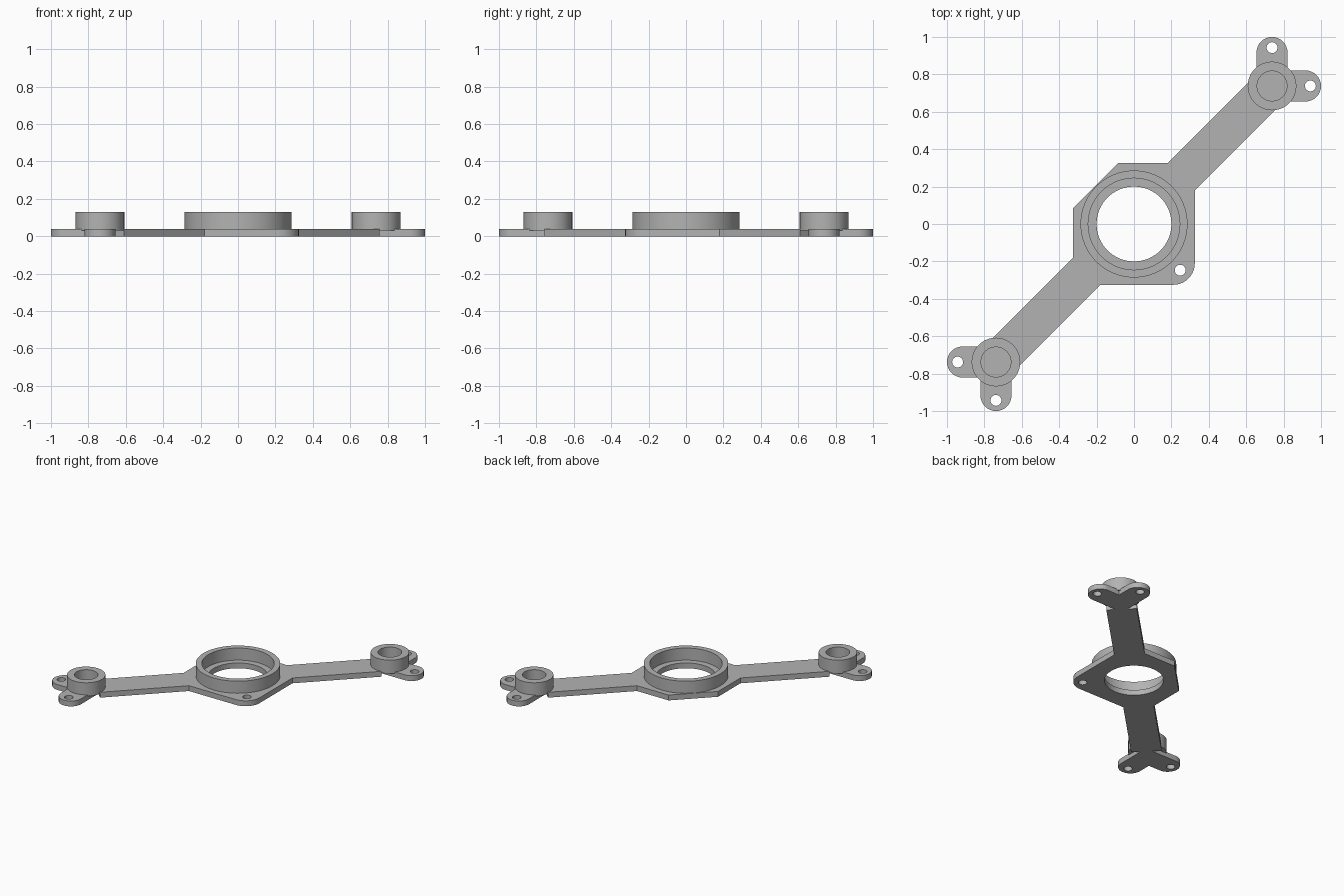
import bpy
import bmesh
from math import cos, sin, radians, tau

cube = bpy.data.objects.get("Cube")
if cube:
    bpy.data.objects.remove(cube)

grey = bpy.data.materials.new("plain grey")
grey.use_nodes = True
colour = (0.45, 0.45, 0.45, 1)
grey.diffuse_color = colour
grey.node_tree.nodes["Principled BSDF"].inputs["Base Color"].default_value = colour

PLATE_TOP, RIM_TOP = 0.04, 0.13
HUB = 0.738        # hub centre on both axes
TAB_R = 0.083      # half width of a screw tab
TAB_C = 1 - TAB_R  # centre of the rounded tab end
HALF = 0.325       # half width of the central body


def finish(bm, name):
    bmesh.ops.recalc_face_normals(bm, faces=bm.faces)
    mesh = bpy.data.meshes.new(name)
    bm.to_mesh(mesh)
    bm.free()
    mesh.materials.append(grey)
    obj = bpy.data.objects.new(name, mesh)
    bpy.context.collection.objects.link(obj)
    return obj


def smooth(obj):
    bpy.ops.object.select_all(action='DESELECT')
    obj.select_set(True)
    bpy.context.view_layer.objects.active = obj
    bpy.ops.object.shade_smooth_by_angle(angle=radians(30))


def arc(cx, cy, r, start, end, steps=16):
    angles = [radians(start + (end - start) * i / steps) for i in range(steps + 1)]
    return [(cx + r * cos(a), cy + r * sin(a)) for a in angles]


def prism(name, outline, z0, z1):
    bm = bmesh.new()
    face = bm.faces.new([bm.verts.new((x, y, z0)) for x, y in outline])
    top = bmesh.ops.extrude_face_region(bm, geom=[face])["geom"]
    verts = [v for v in top if isinstance(v, bmesh.types.BMVert)]
    bmesh.ops.translate(bm, verts=verts, vec=(0, 0, z1 - z0))
    return finish(bm, name)


def tube(name, x, y, inner, outer, z0, z1, steps=64):
    bm = bmesh.new()
    profile = [(inner, z0), (outer, z0), (outer, z1), (inner, z1)]
    rings = [[bm.verts.new((x + r * cos(tau * i / steps), y + r * sin(tau * i / steps), z))
              for i in range(steps)] for r, z in profile]
    for k, ring in enumerate(rings):
        other = rings[(k + 1) % len(rings)]
        for i in range(steps):
            j = (i + 1) % steps
            bm.faces.new((ring[i], ring[j], other[j], other[i]))
    obj = finish(bm, name)
    smooth(obj)


# Arm with two screw tabs: one side, then its reflection across the diagonal
side = [(HALF, 0.178), (0.757, 0.61), (0.712, HUB - TAB_R)]
side += arc(TAB_C, HUB, TAB_R, -90, 90)
arm = side + [(HUB + TAB_R, HUB + TAB_R)] + [(y, x) for x, y in reversed(side)]
opposite_arm = [(-x, -y) for x, y in arm]

# Whole plate: arms, chamfered corner and rounded corner
chamfer = [(-0.085, HALF), (-HALF, 0.085)]
rounded = arc(HALF - 0.115, 0.115 - HALF, 0.115, -90, 0)
plate = prism("base_plate", arm + chamfer + opposite_arm + rounded, 0, PLATE_TOP)

# Drill the central opening and the screw holes
holes = [(0, 0, 0.2), (0.247, -0.247, 0.029)]
for s in (-1, 1):
    holes += [(s * 0.943, s * HUB, 0.029), (s * HUB, s * 0.943, 0.029)]
for x, y, r in holes:
    cutter = prism("hole_cutter", arc(x, y, r, 0, 360, 64)[:-1], -0.1, 0.2)
    cutter.hide_render = True
    mod = plate.modifiers.new("hole", 'BOOLEAN')
    mod.operation = 'DIFFERENCE'
    mod.solver = 'EXACT'
    mod.object = cutter
    bpy.ops.object.select_all(action='DESELECT')
    plate.select_set(True)
    bpy.context.view_layer.objects.active = plate
    bpy.ops.object.modifier_apply(modifier=mod.name)
    bpy.data.objects.remove(cutter)
smooth(plate)

# Raised collar and end hubs
tube("center_collar", 0, 0, 0.245, 0.286, 0.02, RIM_TOP)
for name, s in (("left_hub", 1), ("right_hub", -1)):
    tube(name, s * HUB, s * HUB, 0.08, 0.13, 0.03, RIM_TOP)
